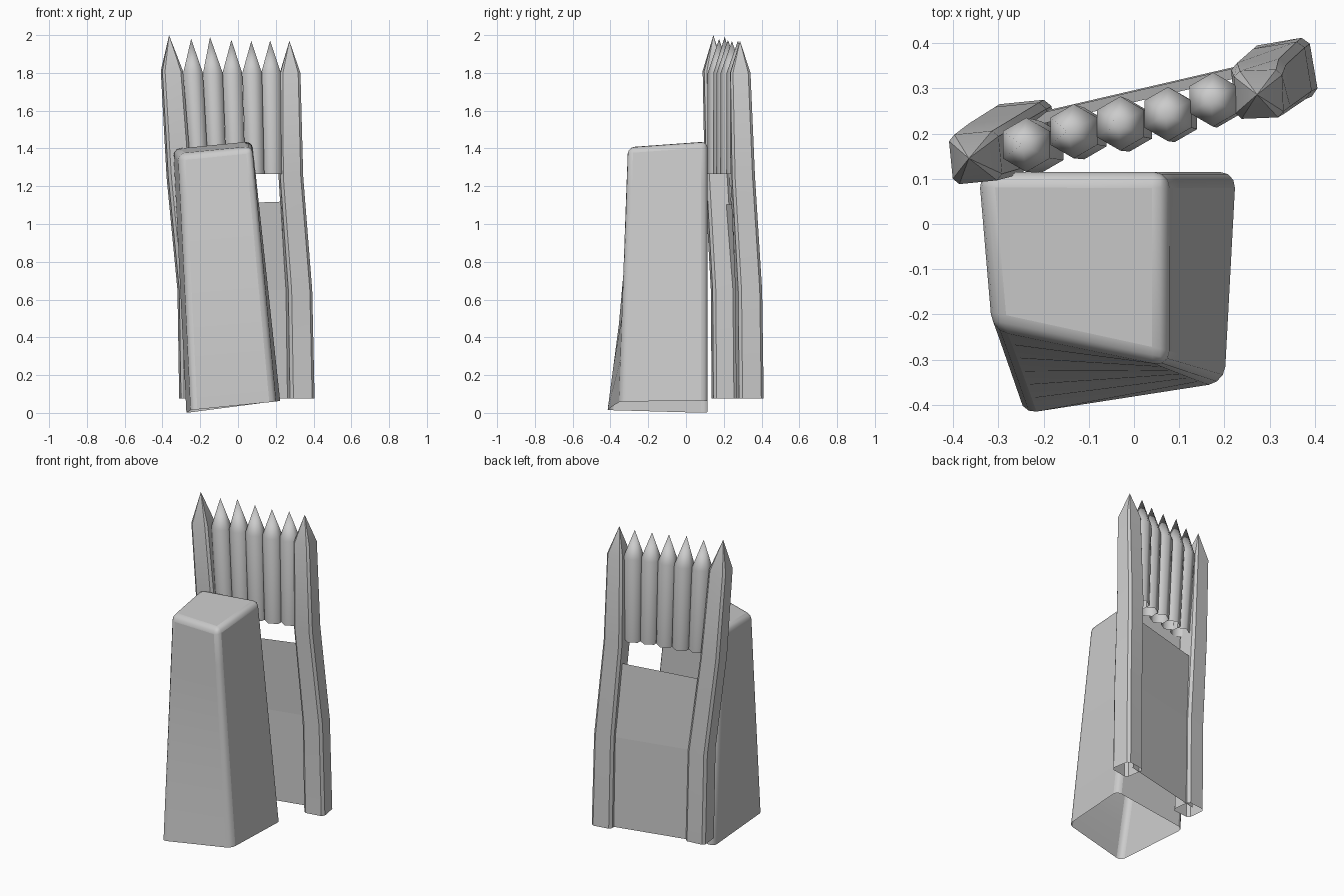
import bpy, math
from mathutils import Vector

if "Cube" in bpy.data.objects:
    bpy.data.objects.remove(bpy.data.objects["Cube"])

stone = bpy.data.materials.new("plain grey")
stone.diffuse_color = (0.6, 0.6, 0.6, 1)
stone.use_nodes = True
stone.node_tree.nodes["Principled BSDF"].inputs["Base Color"].default_value = stone.diffuse_color


def loft(name, rings, cap=None, tip=None):
    """Skin a stack of rings; open at the bottom, closed by a cap or a tip."""
    n = len(rings[0])
    verts = [v for r in rings for v in r]
    faces = [(k * n + i, k * n + (i + 1) % n, (k + 1) * n + (i + 1) % n, (k + 1) * n + i)
             for k in range(len(rings) - 1) for i in range(n)]
    top = (len(rings) - 1) * n
    if tip:
        verts.append(tip)
        faces += [(top + i, top + (i + 1) % n, len(verts) - 1) for i in range(n)]
    elif cap:
        faces.append(tuple(range(top, top + n)))
    me = bpy.data.meshes.new(name)
    me.from_pydata(verts, [], faces)
    me.materials.append(stone)
    ob = bpy.data.objects.new(name, me)
    bpy.context.collection.objects.link(ob)
    return ob


def smooth(ob, angle):
    bpy.ops.object.select_all(action='DESELECT')
    ob.select_set(True)
    bpy.context.view_layer.objects.active = ob
    bpy.ops.object.shade_smooth_by_angle(angle=math.radians(angle))


def chamfered(corners, z, c=0.12):
    """Square ring with its corners cut off."""
    out = []
    for i in range(4):
        p, q = Vector((*corners[i], z)), Vector((*corners[(i + 1) % 4], z))
        out += [p.lerp(q, c), p.lerp(q, 1 - c)]
    return out


def square(cx, cy, half, turn):
    return [(cx + half * 1.414 * math.cos(turn + math.radians(a)),
             cy + half * 1.414 * math.sin(turn + math.radians(a)))
            for a in (225, 315, 45, 135)]


# Leaning tapered block, hollow underneath
low = [(-0.25, -0.42, 0.015), (0.2, -0.35, 0.06), (0.225, 0.115, 0.065), (-0.275, 0.115, 0.0)]
high = [(-0.315, -0.23, 1.37), (0.075, -0.315, 1.41), (0.075, 0.115, 1.44), (-0.345, 0.115, 1.4)]
rings = [[Vector(a).lerp(Vector(b), k / 6) for a, b in zip(low, high)] for k in range(7)]
block = loft("tapered_block", rings, cap=True)
bev = block.modifiers.new("rounded edges", 'BEVEL')
bev.width = 0.035
bev.segments = 3
bev.limit_method = 'ANGLE'
bev.angle_limit = math.radians(40)
smooth(block, 40)

# Bent square posts with pointed tops: (x, y, z, half width, turn)
posts = {
    "left_post": ([(-0.242, 0.205, 0.075, 0.065, 0.10), (-0.252, 0.2, 0.65, 0.064, 0.10),
                   (-0.312, 0.165, 1.25, 0.062, 0.10), (-0.35, 0.147, 1.81, 0.055, 0.10)],
                  (-0.365, 0.145, 2.0)),
    "right_post": ([(0.332, 0.338, 0.075, 0.066, 0.17), (0.322, 0.332, 0.65, 0.064, 0.16),
                    (0.28, 0.3, 1.25, 0.061, 0.10), (0.276, 0.287, 1.8, 0.053, 0.04)],
                   (0.272, 0.286, 1.97)),
}
for name, (levels, tip) in posts.items():
    smooth(loft(name, [chamfered(square(x, y, h, t), z) for x, y, z, h, t in levels], tip=tip), 30)

# Row of pointed stakes hung between the posts: (x, y, tip x, tip z, foot x)
stakes = [(-0.238, 0.175, -0.248, 1.98, -0.205), (-0.133, 0.205, -0.148, 1.99, -0.11),
          (-0.03, 0.222, -0.035, 1.975, -0.01), (0.075, 0.243, 0.07, 1.968, 0.09),
          (0.175, 0.275, 0.17, 1.97, 0.183)]
for i, (x, y, tx, tz, fx) in enumerate(stakes):
    ring = lambda cx, cy, z, r: [(cx + r * math.cos(a), cy + r * math.sin(a), z)
                                 for a in (math.pi / 6 + k * math.pi / 3 for k in range(6))]
    ob = loft(f"stake_{i + 1}", [ring(fx, y - 0.005, 1.265, 0.057), ring(x, y, 1.8, 0.06)],
              tip=(tx, y, tz))
    smooth(ob, 65)

# Thin panel between the posts, following their bend
panel = [((-0.24, 0.24, 0.075), (0.32, 0.37, 0.075)), ((-0.25, 0.235, 0.65), (0.31, 0.365, 0.65)),
         ((-0.295, 0.2, 1.1), (0.28, 0.335, 1.12))]
me = bpy.data.meshes.new("panel")
me.from_pydata([p for row in panel for p in row], [], [(0, 1, 3, 2), (2, 3, 5, 4)])
me.materials.append(stone)
bpy.context.collection.objects.link(bpy.data.objects.new("panel", me))
